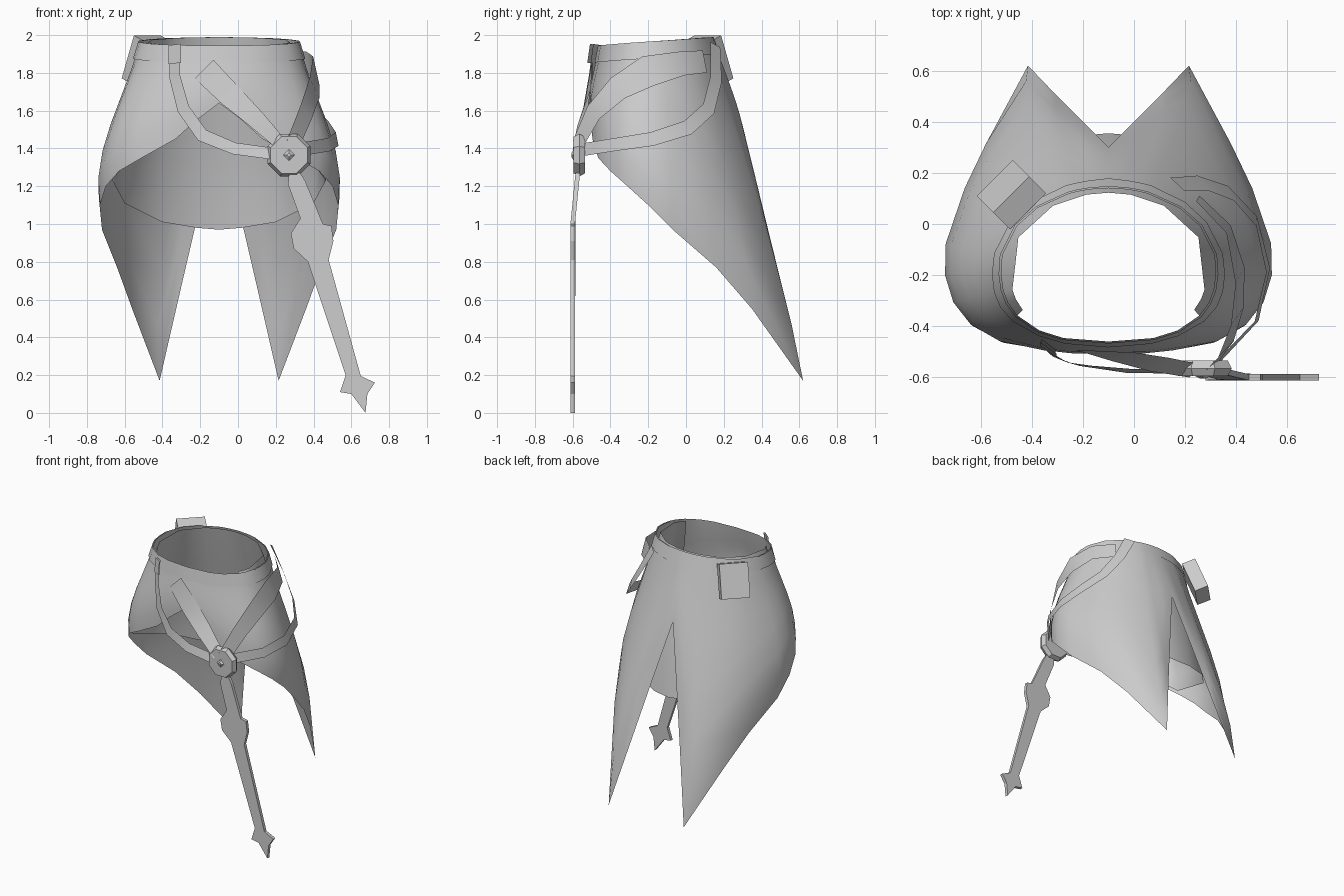
import bpy, bmesh, math
from mathutils import Vector, Matrix

cube = bpy.data.objects.get("Cube")
if cube:
    bpy.data.objects.remove(cube, do_unlink=True)

grey = bpy.data.materials.new("plain grey")
grey.use_nodes = True
grey.diffuse_color = (0.6, 0.6, 0.6, 1)
grey.node_tree.nodes["Principled BSDF"].inputs["Base Color"].default_value = grey.diffuse_color

AXIS = Vector((-0.1, -0.17, 0))


def add_object(name, bm, smooth_angle=0):
    bmesh.ops.recalc_face_normals(bm, faces=bm.faces)
    mesh = bpy.data.meshes.new(name)
    bm.to_mesh(mesh)
    bm.free()
    mesh.materials.append(grey)
    obj = bpy.data.objects.new(name, mesh)
    bpy.context.collection.objects.link(obj)
    if smooth_angle:
        bpy.ops.object.select_all(action='DESELECT')
        bpy.context.view_layer.objects.active = obj
        obj.select_set(True)
        bpy.ops.object.shade_smooth_by_angle(angle=math.radians(smooth_angle))
    return obj


def grid(bm, columns, closed=False):
    """Skin a list of equally long point columns with quads."""
    rows = [[bm.verts.new(p) for p in col] for col in columns]
    pairs = list(zip(rows, rows[1:]))
    if closed:
        pairs.append((rows[-1], rows[0]))
    for a, b in pairs:
        for i in range(len(a) - 1):
            bm.faces.new((a[i], a[i + 1], b[i + 1], b[i]))


def waist(angle, grow):
    """Point on the waistline, squarer in front; angle 0 is the back."""
    s, c = math.sin(angle), math.cos(angle)
    z = 1.967 + 0.022 * c
    depth = 0.31
    if c < 0:
        s, c = math.copysign(abs(s) ** .8, s), -abs(c) ** .8
        depth = 0.29
    return AXIS + Vector(((0.42 + grow) * s, (depth + grow / 2) * c, z))


def drape(hem, grow, bulge, steps=6):
    """Column of cloth hanging from the waist to a hem point, fullest low down."""
    end = Vector(hem) + Vector((AXIS.x, 0, 0))
    out = Vector((end.x - AXIS.x, end.y - AXIS.y, 0))
    start = waist(math.atan2(out.x, out.y), grow)
    out = out.normalized() * bulge * (start.z - end.z)
    out.y *= 0.25 if out.y > 0 else 0.6
    return [start.lerp(end, t) + out * 6.75 * t * t * (1 - t)
            for t in (i / steps for i in range(steps + 1))]


def mirrored(points):
    return [(-x, y, z) for x, y, z in reversed(points) if x > 0]


# Skirt: open front, two long pointed tails behind
hem = [(0, -.505, 1.64), (.12, -.505, 1.55), (.23, -.495, 1.45), (.41, -.465, 1.35),
       (.53, -.4, 1.28), (.6, -.31, 1.2), (.63, -.2, 1.1), (.62, -.07, .97),
       (.54, .16, .77), (.46, .35, .55), (.315, .62, .17), (.2, .5, .67),
       (.1, .4, 1.1), (0, .3, 1.52)]
cloth = [drape(p, 0, .066) for p in hem + mirrored(hem)]
bm = bmesh.new()
grid(bm, cloth, closed=True)
add_object("skirt", bm, 120)

# Waistband lying just over the top of the skirt
band = []
for col in cloth:
    low = col[0].lerp(col[1], .09 / (col[0].z - col[1].z))
    band.append([p + Vector((p.x - AXIS.x, p.y - AXIS.y, 0)) * .02 for p in (col[0], low)])
bm = bmesh.new()
grid(bm, band, closed=True)
add_object("waistband", bm, 60)

# Lining behind the open front
edge = [(.42, -.44, 1.35), (.52, -.38, 1.29), (.565, -.31, 1.23), (.5, .05, 1.11),
        (.3, .27, 1.01), (.12, .345, .98), (0, .355, .97)]
bm = bmesh.new()
grid(bm, [drape(p, -.035, .05) for p in edge + mirrored(edge)])
add_object("lining", bm, 60)


def belt(name, path):
    """Flat strap along (x, y, z, width) points, lying against the body."""
    pts = [Vector(p[:3]) for p in path]
    columns = []
    for i, p in enumerate(pts):
        along = pts[min(i + 1, len(pts) - 1)] - pts[max(i - 1, 0)]
        out = p - AXIS
        out.z = 0
        out.z = out.length * .2
        side = along.cross(out).normalized() * path[i][3] / 2
        columns.append([p - side, p + side])
    bm = bmesh.new()
    grid(bm, columns)
    add_object(name, bm, 40)


# Belts that meet at the medallion
belt("front_loop_belt", [(-.335, -.47, 1.95, .07), (-.335, -.495, 1.78, .07),
                         (-.29, -.53, 1.61, .07), (-.19, -.555, 1.47, .07),
                         (-.02, -.575, 1.4, .065), (.2, -.575, 1.37, .065)])
belt("front_cross_belt", [(-.18, -.495, 1.82, .14), (-.04, -.52, 1.68, .13),
                          (.1, -.55, 1.55, .11), (.24, -.575, 1.41, .08)])
belt("hip_cross_belt", [(.29, -.575, 1.42, .09), (.36, -.49, 1.59, .11), (.405, -.36, 1.72, .14),
                        (.415, -.2, 1.81, .17), (.37, -.02, 1.85, .13), (.25, .1, 1.86, .12)])
belt("hip_loop_belt", [(.17, .155, 1.95, .08), (.27, .16, 1.77, .08), (.38, .12, 1.61, .08),
                       (.48, .01, 1.51, .08), (.525, -.18, 1.45, .075),
                       (.48, -.38, 1.42, .07), (.3, -.57, 1.39, .07)])
belt("belt_keeper", [(-.335, -.485, 1.95, .08), (-.335, -.5, 1.85, .08)])

# Medallion: bevelled octagon with a diamond stud
CENTRE = Vector((.27, -.565, 1.365))


def disc(name, sides, radius, depth, top, y, turn):
    bm = bmesh.new()
    bmesh.ops.create_cone(bm, cap_ends=True, segments=sides, radius1=radius,
                          radius2=top, depth=depth)
    bm.transform(Matrix.Translation(CENTRE + Vector((0, y, 0)))
                 @ Matrix.Rotation(math.pi / 2, 4, 'X') @ Matrix.Rotation(turn, 4, 'Z'))
    add_object(name, bm)


disc("medallion_base", 8, .105, .03, .122, .015, math.pi / 8)
disc("medallion_face", 8, .122, .03, .105, -.015, math.pi / 8)
disc("medallion_stud", 4, .03, .01, .012, -.035, 0)

# Hanging strap with a wide slide and a pointed star end
outline = [(.27, 1.27), (.265, 1.21), (.33, 1.03), (.28, .95), (.295, .87), (.37, .8),
           (.57, .2), (.54, .11), (.6, .1), (.675, 0), (.685, .1), (.725, .16), (.65, .195),
           (.48, .81), (.505, .91), (.495, .99), (.45, 1.0), (.355, 1.23), (.33, 1.27)]
bm = bmesh.new()
front = bm.faces.new([bm.verts.new((x, -.612 + .1 * max(0, z - 1), z)) for x, z in outline])
back = bmesh.ops.extrude_face_region(bm, geom=[front], use_keep_orig=True)["geom"]
bmesh.ops.translate(bm, vec=(0, .024, 0),
                    verts=[v for v in back if isinstance(v, bmesh.types.BMVert)])
add_object("hanging_strap", bm)

# Pouch on the back of the right hip
bm = bmesh.new()
bmesh.ops.create_cube(bm, size=1)
bm.transform(Matrix.Translation((-.48, .115, 1.866))
             @ Matrix.Rotation(math.radians(45), 4, 'Z')
             @ Matrix.Rotation(math.radians(22), 4, 'X')
             @ Matrix.Diagonal((.2, .1, .245, 1)))
add_object("pouch", bm)
